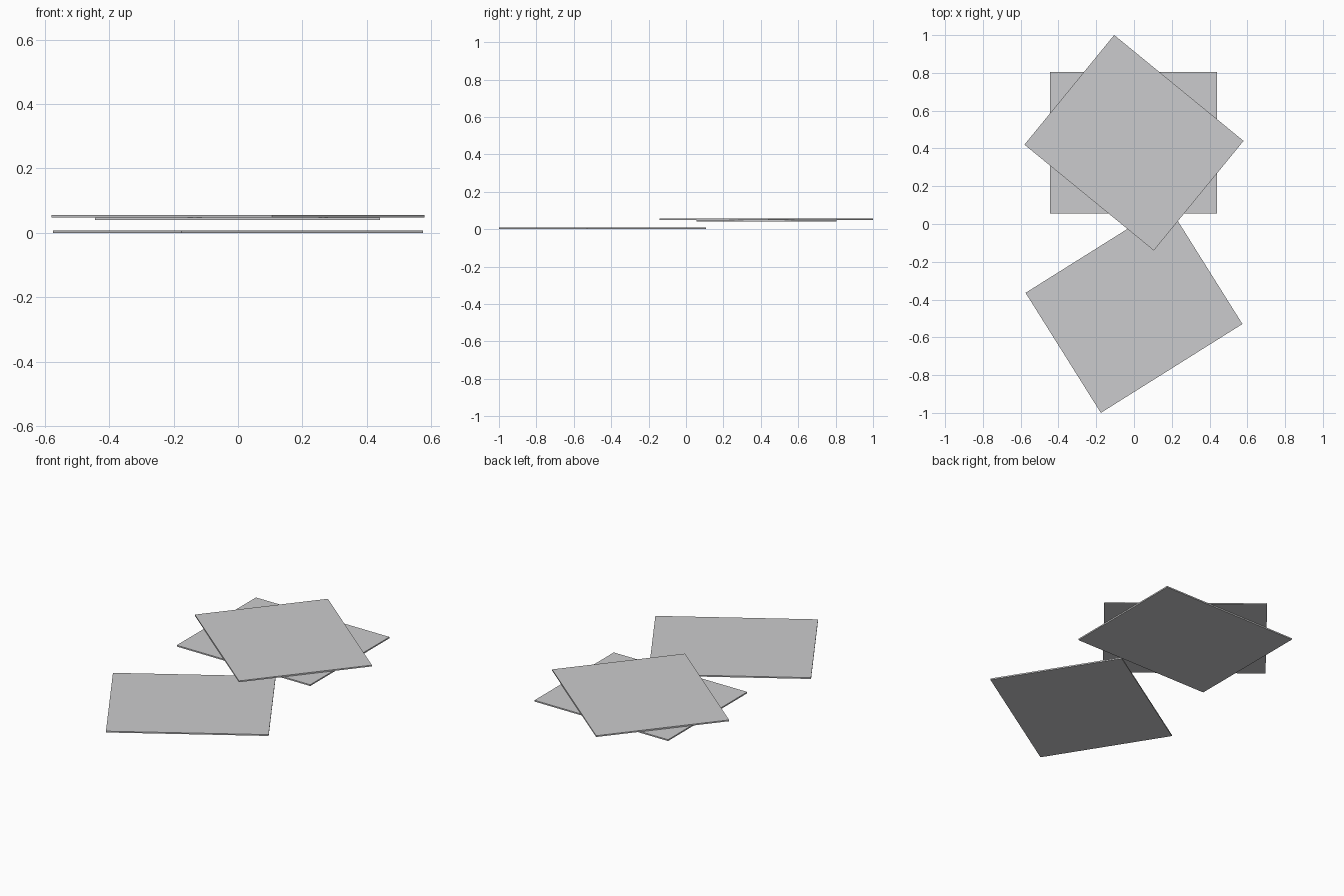
import bpy, math

if "Cube" in bpy.data.objects:
    bpy.data.objects.remove(bpy.data.objects["Cube"])

grey = bpy.data.materials.new("light grey")
grey.diffuse_color = (0.60, 0.60, 0.61, 1)
grey.use_nodes = True
grey.node_tree.nodes["Principled BSDF"].inputs["Base Color"].default_value = grey.diffuse_color

LENGTH, WIDTH, THICK = 0.885, 0.75, 0.008


def sheet(name, x, y, bottom, angle):
    """Thin rectangular sheet lying flat, turned about z."""
    bpy.ops.mesh.primitive_cube_add(size=1, location=(x, y, bottom + THICK / 2),
                                    rotation=(0, 0, math.radians(angle)))
    ob = bpy.context.object
    ob.name = name
    ob.scale = (LENGTH, WIDTH, THICK)
    ob.data.materials.append(grey)


# one sheet on the ground, two stacked and crossed behind it
sheet("ground_sheet", 0, -0.447, 0.0, 32.1)
sheet("lower_sheet", -0.002, 0.43, 0.040, 0)
sheet("upper_sheet", 0, 0.43, 0.048, -39.3)
